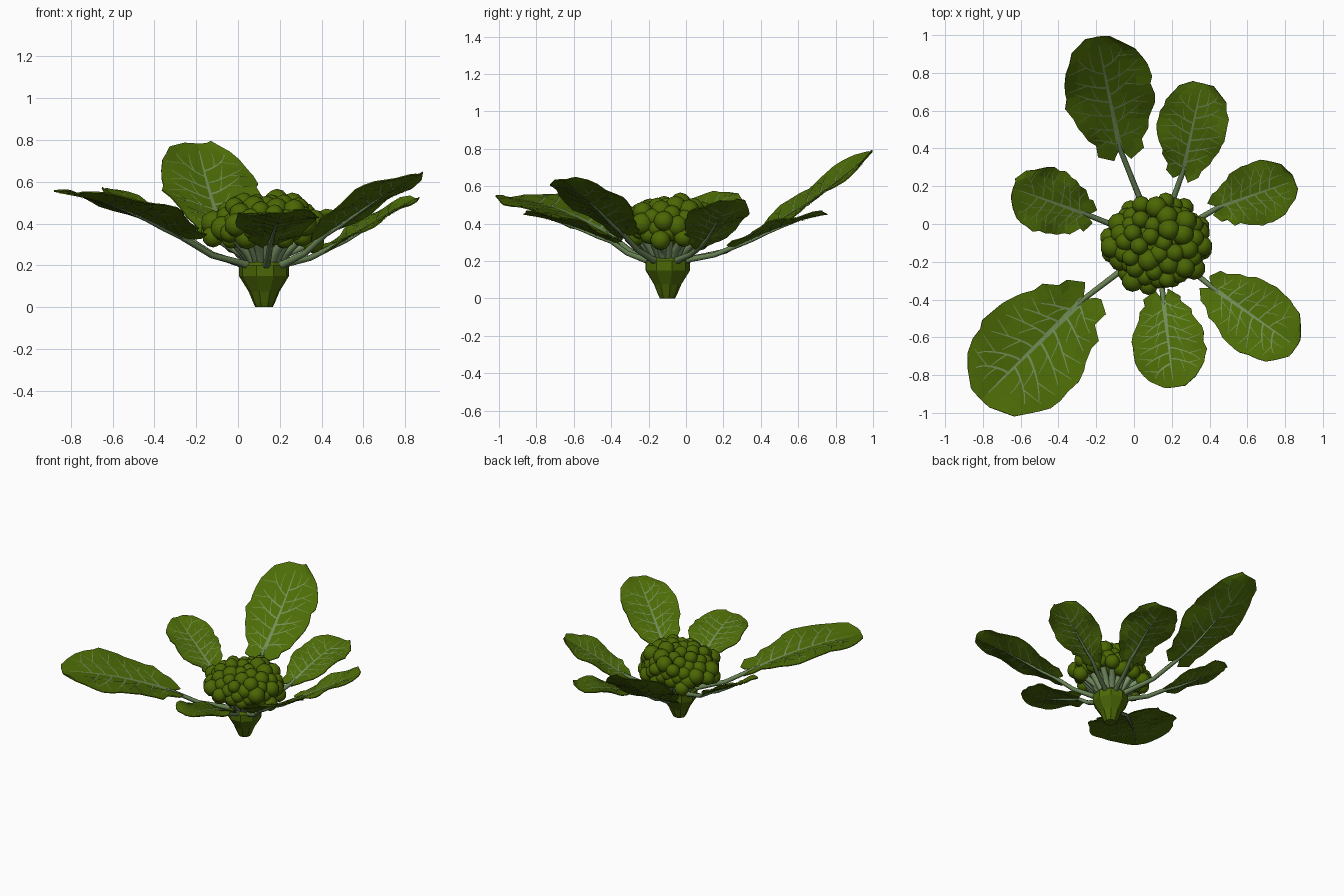
import bpy, bmesh, math, random
from mathutils import Vector

random.seed(4)
if "Cube" in bpy.data.objects:
    bpy.data.objects.remove(bpy.data.objects["Cube"])
UP = Vector((0, 0, 1))
CENTRE = Vector((0.125, -0.1, 0))


def material(name, colour):
    m = bpy.data.materials.new(name)
    m.use_nodes = True
    m.diffuse_color = (*colour, 1)
    m.node_tree.nodes["Principled BSDF"].inputs["Base Color"].default_value = (*colour, 1)
    return m


LEAF = material("leaf green", (0.074, 0.15, 0.002))
FLORET = material("floret green", (0.07, 0.135, 0.001))
STEM = material("stem green", (0.07, 0.135, 0.002))
STALK = material("stalk green", (0.14, 0.225, 0.09))
VEIN = material("pale vein green", (0.17, 0.27, 0.1))
BRANCH = material("pale branch green", (0.19, 0.29, 0.13))


def from_mesh(name, mesh, mat):
    mesh.materials.clear()
    mesh.materials.append(mat)
    ob = bpy.data.objects.new(name, mesh)
    bpy.context.collection.objects.link(ob)
    return ob


def from_bmesh(name, bm, mat, smooth=False):
    for f in bm.faces:
        f.smooth = smooth
    mesh = bpy.data.meshes.new(name)
    bm.to_mesh(mesh)
    bm.free()
    return from_mesh(name, mesh, mat)


def tubes(name, paths, mat):
    """Each path is a list of (point, radius); all become one mesh."""
    cu = bpy.data.curves.new(name, 'CURVE')
    cu.dimensions = '3D'
    cu.bevel_depth = 1
    cu.bevel_resolution = 1
    cu.use_fill_caps = True
    for path in paths:
        sp = cu.splines.new('POLY')
        sp.points.add(len(path) - 1)
        for p, (co, r) in zip(sp.points, path):
            p.co = (*co, 1)
            p.radius = r
    helper = bpy.data.objects.new(name + " helper", cu)
    bpy.context.collection.objects.link(helper)
    bpy.context.view_layer.update()
    deps = bpy.context.evaluated_depsgraph_get()
    mesh = bpy.data.meshes.new_from_object(helper.evaluated_get(deps))
    bpy.data.objects.remove(helper)
    return from_mesh(name, mesh, mat)


# Faceted main stem, lathed from a profile
bm = bmesh.new()
rings = []
for r, z in [(0.042, 0), (0.052, 0.02), (0.075, 0.075), (0.122, 0.15), (0.122, 0.2), (0.1, 0.22)]:
    rings.append([bm.verts.new(CENTRE + Vector((r * math.cos(a), r * math.sin(a), z)))
                  for a in [(i + 0.3) * math.tau / 9 for i in range(9)]])
for lo, hi in zip(rings, rings[1:]):
    for i in range(9):
        j = (i + 1) % 9
        bm.faces.new((lo[i], lo[j], hi[j], hi[i]))
bm.faces.new(rings[0][::-1])
bm.faces.new(rings[-1])
from_bmesh("main_stem", bm, STEM)

# Domed head of round florets on branching stalks
head = CENTRE + Vector((0.003, 0, 0.37))
bm = bmesh.new()
branches = []
COUNT = 70
for i in range(COUNT):
    h = 1 - 1.42 * (i + 0.5) / COUNT
    ring = math.sqrt(1 - h * h)
    a = i * math.pi * (3 - math.sqrt(5))
    grow = random.uniform(0.82, 1.08)
    p = head + Vector((0.24 * ring * math.cos(a), 0.225 * ring * math.sin(a), 0.14 * h)) * grow
    ball = bmesh.ops.create_icosphere(bm, subdivisions=2, radius=random.uniform(0.045, 0.062))
    bmesh.ops.translate(bm, verts=ball["verts"], vec=p)
    if h < 0.05:
        out = Vector((math.cos(a), math.sin(a), 0))
        branches.append([(CENTRE + out * 0.05 + UP * 0.19, 0.03),
                         (CENTRE + out * 0.11 + UP * 0.26, 0.024), (p, 0.02)])
from_bmesh("florets", bm, FLORET, True)
tubes("floret_branches", branches, BRANCH)
bm = bmesh.new()
core = bmesh.ops.create_icosphere(bm, subdivisions=3, radius=1)["verts"]
bmesh.ops.scale(bm, verts=core, vec=(0.19, 0.18, 0.1))
bmesh.ops.translate(bm, verts=core, vec=head + UP * 0.01)
from_bmesh("head_core", bm, FLORET, True)

# Blade half width from base to tip, with ragged lobes at the base
WIDTH = [0.2, 0.5, 0.5, 0.7, 0.74, 0.88, 0.93, 1, 0.98, 1, 0.96, 0.9, 0.78, 0.6, 0.3]
ROWS = len(WIDTH) - 1
COLS = 6


def leaf(name, base, tip, half, bow, roll, sag):
    base, tip = Vector(base), Vector(tip)
    axis = tip - base
    side = axis.cross(UP).normalized() + UP * roll
    normal = side.cross(axis).normalized()
    phase = random.uniform(0, 6)

    def surface(t, s):
        k = min(max(t, 0), 1) * ROWS
        i = min(int(k), ROWS - 1)
        w = half * (WIDTH[i] + (WIDTH[i + 1] - WIDTH[i]) * (k - i))
        p = base + axis * (t - 0.1 * abs(s) * (1 - t)) + side * (w * s)
        ripple = 0.012 * s * s * math.sin(13 * t + phase + 2 * s)
        return p + UP * (bow * 4 * t * (1 - t)) + normal * (0.12 * w * abs(s) + ripple)

    # Blade
    bm = bmesh.new()
    grid = []
    for r in range(ROWS + 1):
        grid.append([])
        for c in range(COLS + 1):
            s = 2 * c / COLS - 1
            p = surface(r / ROWS, s)
            if abs(s) == 1:
                p += axis * random.uniform(-0.015, 0.015) + side * random.uniform(-0.04, 0.04) * half
            grid[r].append(bm.verts.new(p))
    for r in range(ROWS):
        for c in range(COLS):
            bm.faces.new((grid[r][c], grid[r][c + 1], grid[r + 1][c + 1], grid[r + 1][c]))
    blade = from_bmesh(name + "_blade", bm, LEAF)
    mod = blade.modifiers.new("thickness", 'SOLIDIFY')
    mod.thickness = 0.006
    mod.offset = 0

    # Flat veins on both faces of the blade: midrib, side veins and forked ends
    bm = bmesh.new()
    size = half / 0.2

    def vein(start, end, w0, w1):
        for face in (1, -1):
            rows = []
            for k in range(9):
                f = k / 8
                t = start[0] + (end[0] - start[0]) * f ** 1.25
                s = start[1] + (end[1] - start[1]) * f
                p = surface(t, s) + normal * 0.006 * face
                ahead = surface(t + (end[0] - start[0]) * 0.05, s + (end[1] - start[1]) * 0.05)
                across = normal.cross(ahead - surface(t, s)).normalized() * face
                across *= (w0 + (w1 - w0) * f) * size / 2
                rows.append((bm.verts.new(p - across), bm.verts.new(p + across)))
            for (a, b), (c, d) in zip(rows, rows[1:]):
                bm.faces.new((a, c, d, b))

    vein((0, 0), (0.93, 0), 0.026, 0.004)
    for k in range(6):
        for sgn in (-1, 1):
            t0 = 0.08 + 0.125 * k + 0.03 * sgn
            rise = random.uniform(0.13, 0.2)
            reach = random.uniform(0.65, 0.88)
            vein((t0, 0), (min(t0 + rise, 0.94), reach * sgn), random.uniform(0.007, 0.012), 0.003)
            vein((t0 + rise * 0.25, 0.33 * reach * sgn),
                 (min(t0 + rise * 1.1, 0.95), 0.5 * reach * sgn), 0.005, 0.002)
            vein((t0 + rise * 0.55, 0.62 * reach * sgn), (t0 + rise * 0.5, 0.88 * sgn), 0.005, 0.002)
    from_bmesh(name + "_veins", bm, VEIN)

    # Stalk leaving the stem top, sagging, then fading out under the blade
    out = base - CENTRE
    out.z = 0
    out.normalize()
    start = CENTRE + out * 0.13 + UP * 0.21
    path = [(CENTRE + out * 0.07 + UP * 0.19, 0.024), (start, 0.018)]
    path += [(start.lerp(base, 0.5) - UP * sag, 0.015), (base, 0.014)]
    for t in (0.15, 0.3, 0.5):
        r = 0.012 * (1 - t)
        path.append((surface(t, 0) - normal * r * 0.9, r))
    path.append((surface(0.75, 0), 0.001))
    tubes(name + "_stalk", [path], STALK)


leaf("back_leaf", (-0.075, 0.4, 0.365), (-0.195, 0.99, 0.78), 0.235, -0.03, -0.07, 0.035)
leaf("back_left_leaf", (0.26, 0.28, 0.285), (0.36, 0.745, 0.45), 0.185, 0.02, 0, 0.015)
leaf("left_leaf", (0.45, 0.09, 0.29), (0.85, 0.23, 0.52), 0.165, 0, 0, 0.015)
leaf("front_left_leaf", (0.42, -0.34, 0.35), (0.86, -0.65, 0.635), 0.195, 0.01, 0, 0.02)
leaf("front_leaf", (0.155, -0.4, 0.305), (0.21, -0.865, 0.45), 0.195, 0.02, 0, 0.015)
leaf("front_right_leaf", (-0.27, -0.4, 0.335), (-0.81, -0.93, 0.54), 0.29, 0.03, 0.08, 0.025)
leaf("right_leaf", (-0.25, 0.05, 0.335), (-0.64, 0.19, 0.565), 0.175, 0, 0, 0.02)
